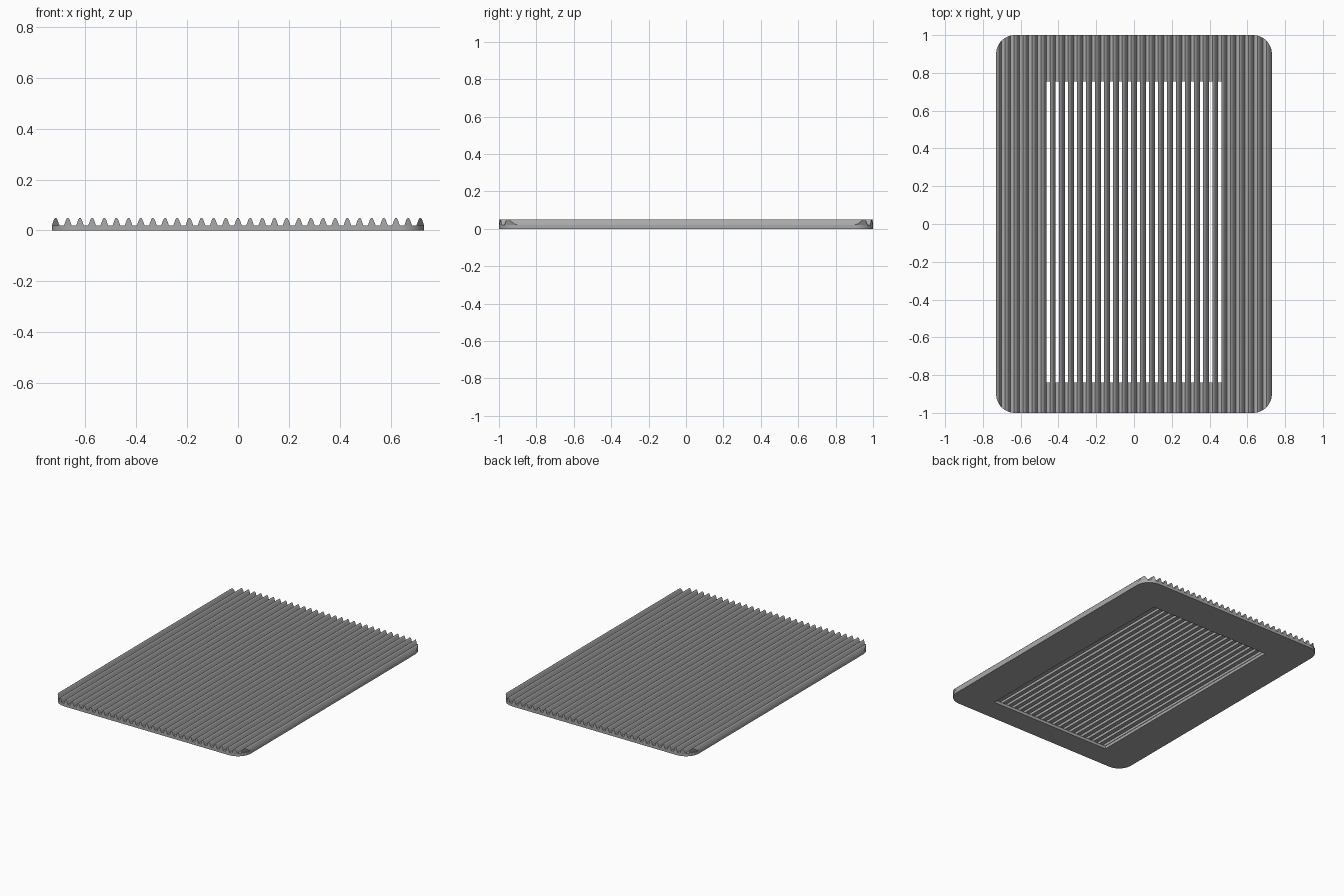
import bpy, bmesh
from math import sin, cos, pi, sqrt, radians

if "Cube" in bpy.data.objects:
    bpy.data.objects.remove(bpy.data.objects["Cube"])

HALF_X, HALF_Y, RADIUS = 0.73, 1.0, 0.1
BASE_Z, TOP_Z = 0.02, 0.05
PITCH, RIDGES_PER_SIDE = 0.0477, 15

grey = bpy.data.materials.new("mid grey")
grey.use_nodes = True
colour = (0.4, 0.4, 0.4, 1)
grey.diffuse_color = colour
grey.node_tree.nodes["Principled BSDF"].inputs["Base Color"].default_value = colour


def finish(name, bm):
    bmesh.ops.recalc_face_normals(bm, faces=bm.faces)
    mesh = bpy.data.meshes.new(name)
    bm.to_mesh(mesh)
    bm.free()
    mesh.materials.append(grey)
    obj = bpy.data.objects.new(name, mesh)
    bpy.context.collection.objects.link(obj)
    mesh.shade_smooth()
    mesh.set_sharp_from_angle(angle=radians(30))
    return obj


def end_y(x):
    """Half length of the rounded outline at a given x."""
    d = max(0, abs(x) - (HALF_X - RADIUS))
    return HALF_Y - RADIUS + sqrt(max(0, RADIUS ** 2 - d ** 2))


def add_loop(bm, points):
    verts = [bm.verts.new((x, y, 0)) for x, y in points]
    return [bm.edges.new((verts[i - 1], verts[i])) for i in range(len(verts))]


# Base frame: rounded plate with a rectangular opening
bm = bmesh.new()
outline = []
for k, (sx, sy) in enumerate([(1, 1), (-1, 1), (-1, -1), (1, -1)]):
    for i in range(13):
        a = (k + i / 12) * pi / 2
        outline.append((sx * (HALF_X - RADIUS) + RADIUS * cos(a),
                        sy * (HALF_Y - RADIUS) + RADIUS * sin(a)))
hole = [(-0.465, -0.84), (0.465, -0.84), (0.465, 0.755), (-0.465, 0.755)]
edges = add_loop(bm, outline) + add_loop(bm, hole)
bmesh.ops.triangle_fill(bm, edges=edges, use_beauty=True, normal=(0, 0, 1))
raised = bmesh.ops.extrude_face_region(bm, geom=bm.faces[:], use_keep_orig=True)
for v in raised["geom"]:
    if isinstance(v, bmesh.types.BMVert):
        v.co.z = BASE_Z
finish("base_frame", bm)

# Ridges: tapered bars with rounded crests, trimmed to the rounded outline
half = [(0.015, BASE_Z), (0.0125, 0.027), (0.0075, 0.041), (0.004, 0.0475)]
profile = half + [(0, TOP_Z)] + [(-x, z) for x, z in reversed(half)]
bm = bmesh.new()
for n in range(-RIDGES_PER_SIDE, RIDGES_PER_SIDE + 1):
    points = [(max(-HALF_X, min(HALF_X, n * PITCH + x)), z) for x, z in profile]
    front = [bm.verts.new((x, -end_y(x), z)) for x, z in points]
    back = [bm.verts.new((x, end_y(x), z)) for x, z in points]
    for i in range(len(points)):
        bm.faces.new((front[i - 1], front[i], back[i], back[i - 1]))
    bm.faces.new(front)
    bm.faces.new(back)
finish("ridges", bm)
